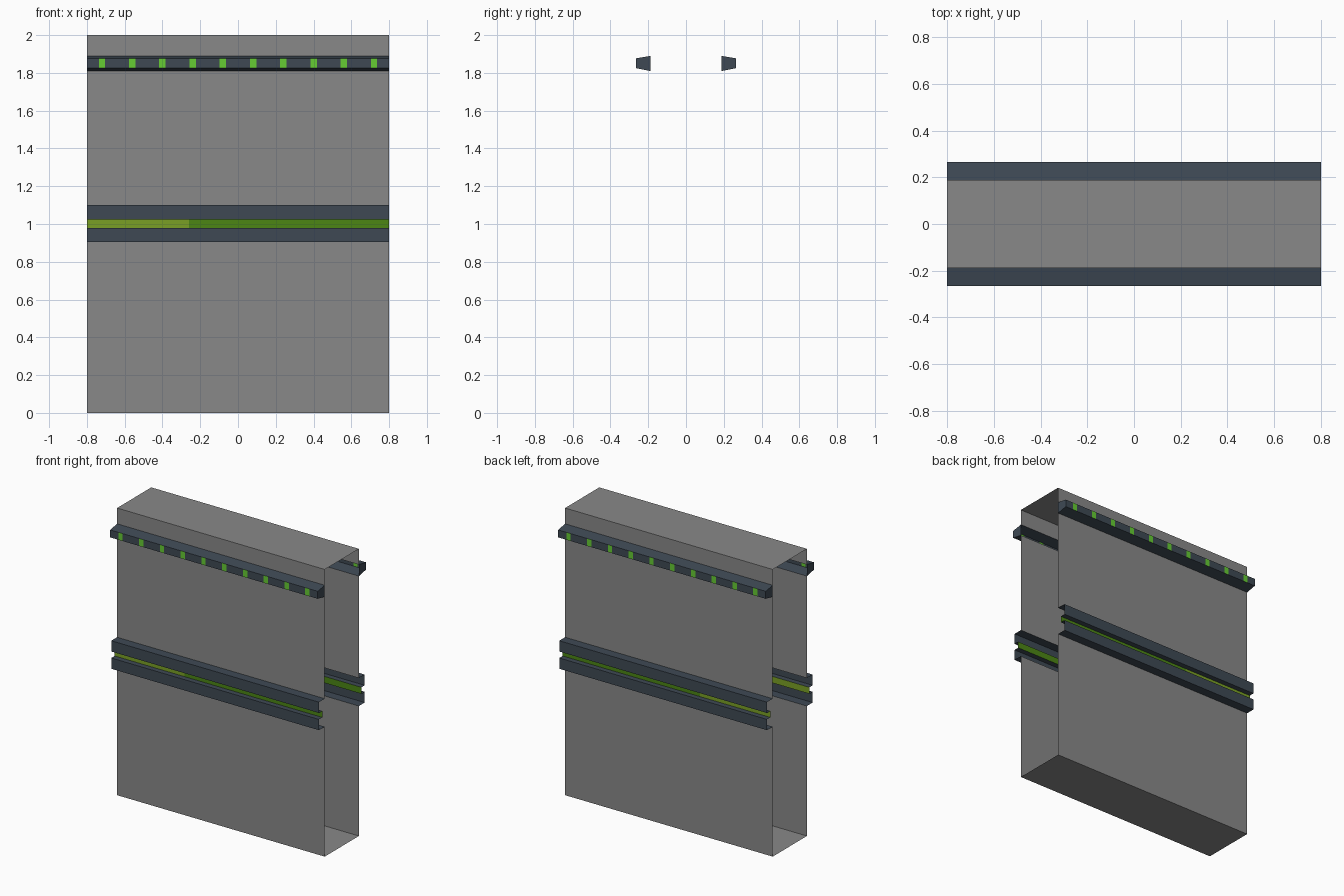
import bpy, bmesh

if "Cube" in bpy.data.objects:
    bpy.data.objects.remove(bpy.data.objects["Cube"])


def srgb(hexcode):
    out = []
    for i in (0, 2, 4):
        c = int(hexcode[i:i + 2], 16) / 255
        out.append(c / 12.92 if c <= 0.04045 else ((c + 0.055) / 1.055) ** 2.4)
    return (*out, 1)


def material(name, hexcode):
    m = bpy.data.materials.new(name)
    m.diffuse_color = srgb(hexcode)
    m.use_nodes = True
    m.node_tree.nodes["Principled BSDF"].inputs["Base Color"].default_value = m.diffuse_color
    return m


grey = material("wall grey", "898989")
slate = material("slate trim", "3e4954")
bright = material("bright green", "66cc33")
olive = material("olive green", "7aa025")
deep = material("deep green", "4c8614")

HALF, WALL = 0.8, -0.188


def sheet(name, profiles, mats, cuts=(-HALF, HALF), rule=None, caps=False):
    """Sweep (y, z) profiles along x, then mirror the front to the back."""
    bm = bmesh.new()
    for prof in profiles:
        rings = [[bm.verts.new((x, y, z)) for y, z in prof] for x in cuts]
        for i in range(len(cuts) - 1):
            for j in range(len(prof) - 1):
                a, b = rings[i], rings[i + 1]
                f = bm.faces.new((a[j], a[j + 1], b[j + 1], b[j]))
                if rule:
                    f.material_index = rule(i, j)
        if caps:
            bm.faces.new(rings[0][::-1])
            bm.faces.new(rings[-1])
    me = bpy.data.meshes.new(name)
    bm.to_mesh(me)
    bm.free()
    ob = bpy.data.objects.new(name, me)
    bpy.context.collection.objects.link(ob)
    for m in mats:
        me.materials.append(m)
    mod = ob.modifiers.new("mirror", 'MIRROR')
    mod.use_axis = (False, True, False)
    return ob


# Open-ended wall shell, with gaps behind the trims
sheet("wall_shell", [
    [(0, 2), (WALL, 2), (WALL, 1.89)],
    [(WALL, 1.81), (WALL, 1.10)],
    [(WALL, 0.905), (WALL, 0), (0, 0)],
], [grey])

# Upper light rail: tapered channel with ten bright windows in its front
cuts = [-HALF]
for i in range(10):
    cx = -0.72 + 0.16 * i
    cuts += [cx - 0.017, cx + 0.017]
cuts.append(HALF)
sheet("light_rail",
      [[(WALL, 1.89), (-0.265, 1.877), (-0.265, 1.825), (WALL, 1.81)]],
      [slate, bright], cuts,
      lambda i, j: 1 if j == 1 and i % 2 == 1 else 0, caps=True)

# Middle trim: two slate bars with a groove between them
Y, G = -0.252, -0.215
sheet("middle_trim_bars", [
    [(WALL, 1.10), (Y, 1.10), (Y, 1.025), (G, 1.025)],
    [(G, 0.98), (Y, 0.98), (Y, 0.905), (WALL, 0.905)],
], [slate])

# Green strip in the groove, lighter at one end
sheet("groove_strip", [[(G, 1.025), (G, 0.98)]], [olive, deep],
      (-HALF, -0.26, HALF), lambda i, j: i)
